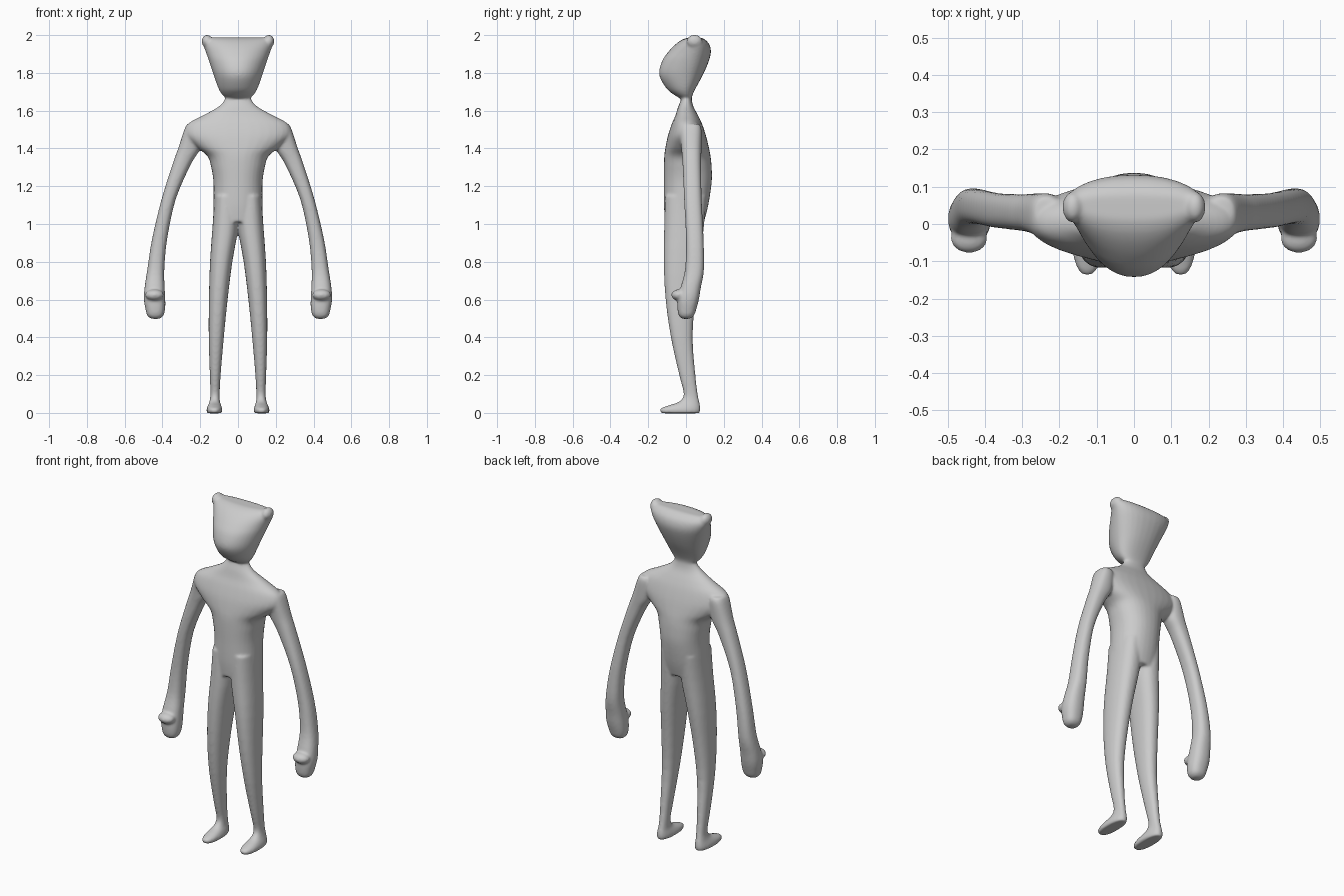
import bpy, bmesh, math
from mathutils import Vector, Matrix

bm = bmesh.new()


def catmull(p0, p1, p2, p3, t):
    return [0.5 * (2 * b + (c - a) * t + (2 * a - 5 * b + 4 * c - d) * t * t
                   + (3 * b - a - 3 * c + d) * t ** 3)
            for a, b, c, d in zip(p0, p1, p2, p3)]


def loft(rings, taper=0.0, power=2.0, side=1, seg=32, sub=4):
    """Closed loft through level rings given as (z, x0, x1, y0, y1)."""
    fine = []
    n = len(rings)
    for i in range(n - 1):
        q = [rings[max(0, min(n - 1, i + k))] for k in (-1, 0, 1, 2)]
        fine += [catmull(*q, s / sub) for s in range(sub)]
    fine.append(rings[-1])
    loops = []
    for z, x0, x1, y0, y1 in fine:
        loop = []
        for k in range(seg):
            a = 2 * math.pi * k / seg
            c, s = math.cos(a), math.sin(a)
            c = math.copysign(abs(c) ** (2 / power), c)
            s = math.copysign(abs(s) ** (2 / power), s)
            x = (x0 + x1) / 2 + (x1 - x0) / 2 * c * (1 + taper * s)
            loop.append(bm.verts.new((side * x, (y0 + y1) / 2 + (y1 - y0) / 2 * s, z)))
        loops.append(loop)
    faces = [bm.faces.new(loops[0]), bm.faces.new(loops[-1][::-1])]
    for a, b in zip(loops, loops[1:]):
        for k in range(seg):
            m = (k + 1) % seg
            faces.append(bm.faces.new((a[k], b[k], b[m], a[m])))
    bmesh.ops.recalc_face_normals(bm, faces=faces)


def ball(center, radii):
    bmesh.ops.create_uvsphere(bm, u_segments=24, v_segments=16, radius=1,
                              matrix=Matrix.Translation(center) @ Matrix.Diagonal((*radii, 1)))


def sym(rows):
    return [(z, -w, w, y0, y1) for z, w, y0, y1 in rows]


# head, wide at the top and back
loft(sym([(1.665, .06, -.03, .03), (1.685, .082, -.065, .035), (1.72, .102, -.105, .052),
          (1.79, .126, -.142, .09), (1.86, .149, -.128, .12), (1.91, .166, -.095, .132),
          (1.95, .180, -.057, .124), (1.975, .182, -.022, .102), (1.987, .17, .01, .08)]),
     taper=0.2, power=2.2)

# neck, shoulders and torso
loft(sym([(1.70, .065, -.025, .03), (1.66, .07, -.027, .03), (1.62, .105, -.042, .04),
          (1.575, .185, -.056, .064), (1.53, .265, -.075, .085), (1.47, .28, -.095, .105),
          (1.41, .225, -.108, .12), (1.36, .162, -.115, .13), (1.30, .142, -.117, .136),
          (1.22, .13, -.117, .136), (1.10, .13, -.117, .118), (1.01, .125, -.11, .095)]),
     power=2.2)

for side in (-1, 1):
    # ear
    ball((side * .164, .045, 1.967), (.028, .042, .035))
    # arm and hand
    loft([(1.53, .20, .268, -.02, .07), (1.50, .19, .284, -.035, .082),
          (1.40, .20, .317, -.025, .082), (1.315, .25, .347, -.018, .08),
          (1.13, .33, .405, -.01, .083), (.92, .375, .455, .0, .093),
          (.76, .39, .48, -.005, .095), (.66, .388, .495, -.03, .078),
          (.60, .385, .498, -.045, .068), (.55, .386, .49, -.045, .055),
          (.515, .395, .48, -.038, .042), (.498, .415, .46, -.02, .02)],
         power=2.4, side=side)
    # thumb knuckle
    ball((side * .442, -.038, .624), (.05, .04, .03))
    # leg and foot
    loft([(1.15, .0, .125, -.11, .11), (1.0, -.004, .134, -.115, .096),
          (.80, .03, .148, -.118, .075), (.60, .055, .154, -.108, .05),
          (.40, .075, .155, -.08, .035), (.20, .092, .149, -.036, .05),
          (.10, .097, .146, -.012, .062), (.06, .096, .151, -.035, .07),
          (.042, .09, .158, -.085, .074), (.025, .084, .165, -.132, .076),
          (.010, .083, .167, -.138, .075), (-.002, .088, .162, -.13, .07)],
         power=2.3, side=side, sub=3)

mesh = bpy.data.meshes.new("body")
bm.to_mesh(mesh)
bm.free()
body = bpy.data.objects.new("body", mesh)
bpy.context.collection.objects.link(body)

# fuse the parts into one smooth skin
fuse = body.modifiers.new("fuse", 'REMESH')
fuse.mode = 'VOXEL'
fuse.voxel_size = 0.007
fuse.use_smooth_shade = True
soft = body.modifiers.new("soften", 'SMOOTH')
soft.factor = 0.5
soft.iterations = 8
